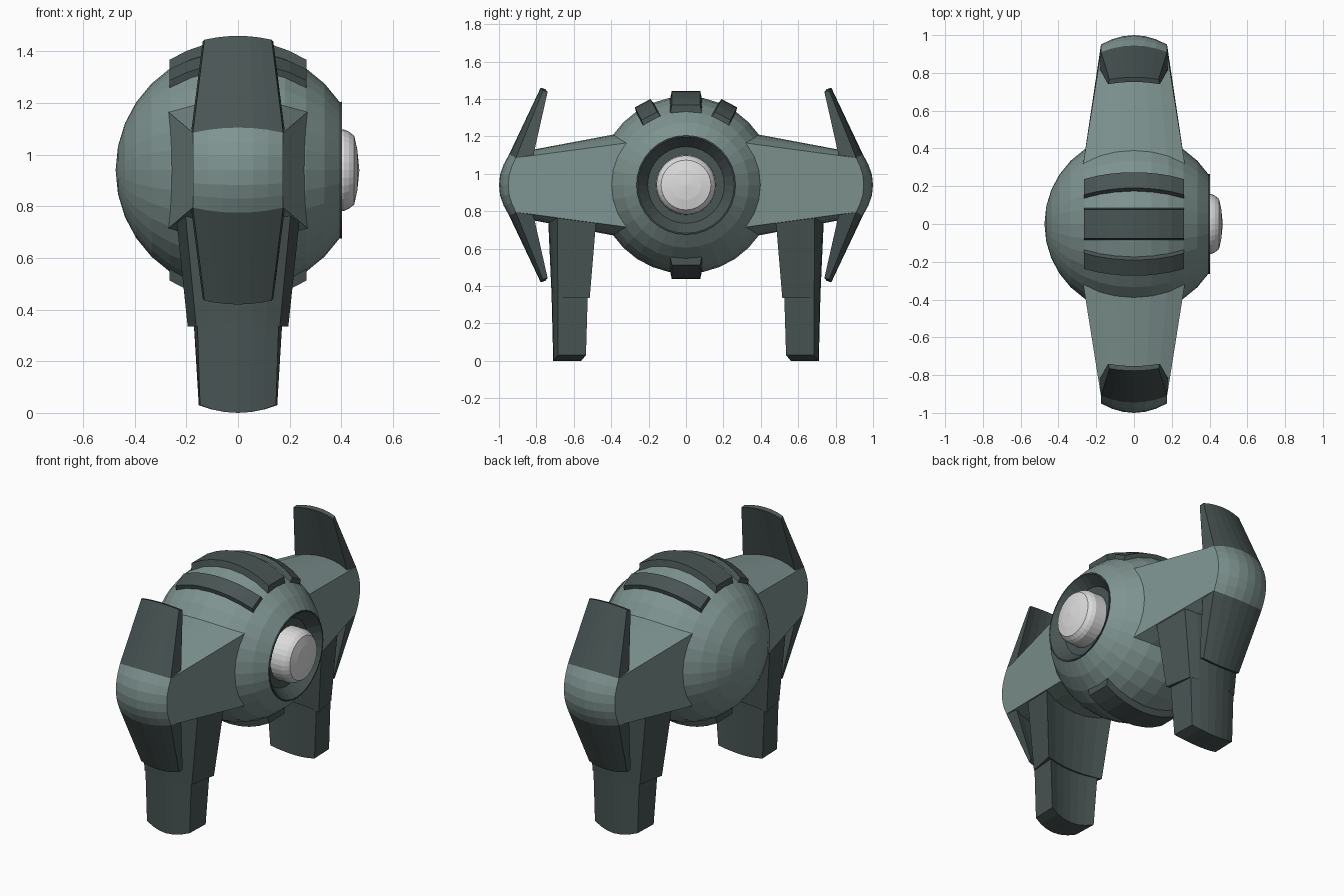
import bpy, bmesh, math

if "Cube" in bpy.data.objects:
    bpy.data.objects.remove(bpy.data.objects["Cube"])

CZ = 0.94      # height of the pod centre
R = 0.474      # pod radius


def material(name, rgb):
    m = bpy.data.materials.new(name)
    m.diffuse_color = (*rgb, 1)
    m.use_nodes = True
    m.node_tree.nodes["Principled BSDF"].inputs["Base Color"].default_value = m.diffuse_color
    return m


HULL = material("grey_green_hull", (0.21, 0.295, 0.28))
DARK = material("dark_slate", (0.066, 0.09, 0.088))
LENS = material("pale_grey_lens", (0.72, 0.72, 0.72))


def loft(name, sections, mat, caps=True):
    """Skin a series of closed loops, given relative to the pod centre."""
    bm = bmesh.new()
    loops = [[bm.verts.new((x, y, z + CZ)) for x, y, z in s] for s in sections]
    n = len(loops[0])
    for a, b in zip(loops, loops[1:]):
        for i in range(n):
            j = (i + 1) % n
            bm.faces.new((a[i], a[j], b[j], b[i]))
    if caps:
        bm.faces.new(loops[0][::-1])
        bm.faces.new(loops[-1])
    bmesh.ops.remove_doubles(bm, verts=bm.verts, dist=1e-5)
    bmesh.ops.recalc_face_normals(bm, faces=bm.faces)
    me = bpy.data.meshes.new(name)
    bm.to_mesh(me)
    bm.free()
    me.materials.append(mat)
    ob = bpy.data.objects.new(name, me)
    bpy.context.collection.objects.link(ob)
    return ob


def lathe(name, profile, mat, segs=32):
    """Turn (x, radius) points around the x axis."""
    ring = [2 * math.pi * k / segs for k in range(segs)]
    return loft(name, [[(x, r * math.cos(a), r * math.sin(a)) for a in ring]
                       for x, r in profile], mat, caps=False)


def bowed(name, profile, mat, sy, sz=1, cols=6):
    """Side profile spread across x and bowed toward its edges.
    Points: half width, y, y drop at edge, z, z drop at edge."""
    ts = [-1 + 2 * k / cols for k in range(cols + 1)]
    return loft(name, [[(w * t, sy * (y - dy * t * t), sz * (z - dz * t * t))
                        for w, y, dy, z, dz in profile] for t in ts], mat)


def rib(name, angle, w_out, w_in, r_out, mat=DARK, cols=8):
    """Raised band following the pod, turned about x by angle."""
    c, s = math.cos(angle), math.sin(angle)
    secs = []
    for k in range(cols + 1):
        x = -0.265 + 0.53 * k / cols
        ro = math.sqrt(r_out ** 2 - x * x)
        ri = math.sqrt(0.44 ** 2 - x * x)
        pts = [(-w_in, ri), (-w_out, ro), (w_out, ro), (w_in, ri)]
        secs.append([(x, y * c - z * s, y * s + z * c) for y, z in pts])
    return loft(name, secs, mat)


# Round pod, open on its +x side
step = math.pi / 16
lathe("pod", [(-R * math.cos(step * k), R * math.sin(step * k))
              for k in range(14)], HULL)
rim_x, rim_r = R * math.cos(3 * step), R * math.sin(3 * step)
lathe("lens_recess", [(rim_x, rim_r), (0.402, 0.265), (0.402, 0.258),
                      (0.335, 0.205), (0.335, 0)], DARK)
lathe("lens", [(0.33, 0.16), (0.41, 0.158), (0.43, 0.149), (0.45, 0.133),
               (0.462, 0.08), (0.47, 0)], LENS)

# Ribs over the top and one below
rib("top_rib", 0, 0.076, 0.09, 0.503)
rib("bottom_rib", math.pi, 0.076, 0.09, 0.503)
for side in (-1, 1):
    rib("side_rib", side * math.radians(28), 0.047, 0.06, 0.495)

# Profiles shared by both ends
half = [(0.275, 0.28, 0, 0.29, 0.06), (0.175, 0.945, 0.035, 0.165, 0.02),
        (0.175, 0.975, 0.043, 0.11, 0.013), (0.175, 0.994, 0.048, 0.057, 0.006)]
arm = half + [(0.175, 1.0, 0.05, 0, 0)] + [(w, y, dy, -z, -dz)
                                          for w, y, dy, z, dz in half[::-1]]
fin = [(0.175, 0.945, 0.035, 0.165, 0.02), (0.13, 0.777, 0.012, 0.52, 0.015),
       (0.137, 0.752, 0.012, 0.512, 0.015), (0.185, 0.86, 0.035, 0.14, 0.02)]
upper_leg = [(0.205, 0.738, 0.05, -0.16, 0), (0.162, 0.718, 0.033, -0.605, 0),
             (0.195, 0.545, 0.03, -0.605, 0), (0.243, 0.512, 0.035, -0.15, 0)]
lower_leg = [(0.158, 0.719, 0.034, -0.58, 0), (0.147, 0.71, 0.025, -0.94, -0.03),
             (0.152, 0.56, 0.025, -0.94, -0.03), (0.172, 0.555, 0.03, -0.58, 0)]

# Arms, fins and legs, mirrored front to back
for sy, end in ((-1, "front"), (1, "back")):
    bowed(end + "_arm", arm, HULL, sy)
    bowed(end + "_upper_fin", fin, DARK, sy)
    bowed(end + "_lower_fin", fin, DARK, sy, -1)
    bowed(end + "_upper_leg", upper_leg, DARK, sy)
    bowed(end + "_lower_leg", lower_leg, DARK, sy)
